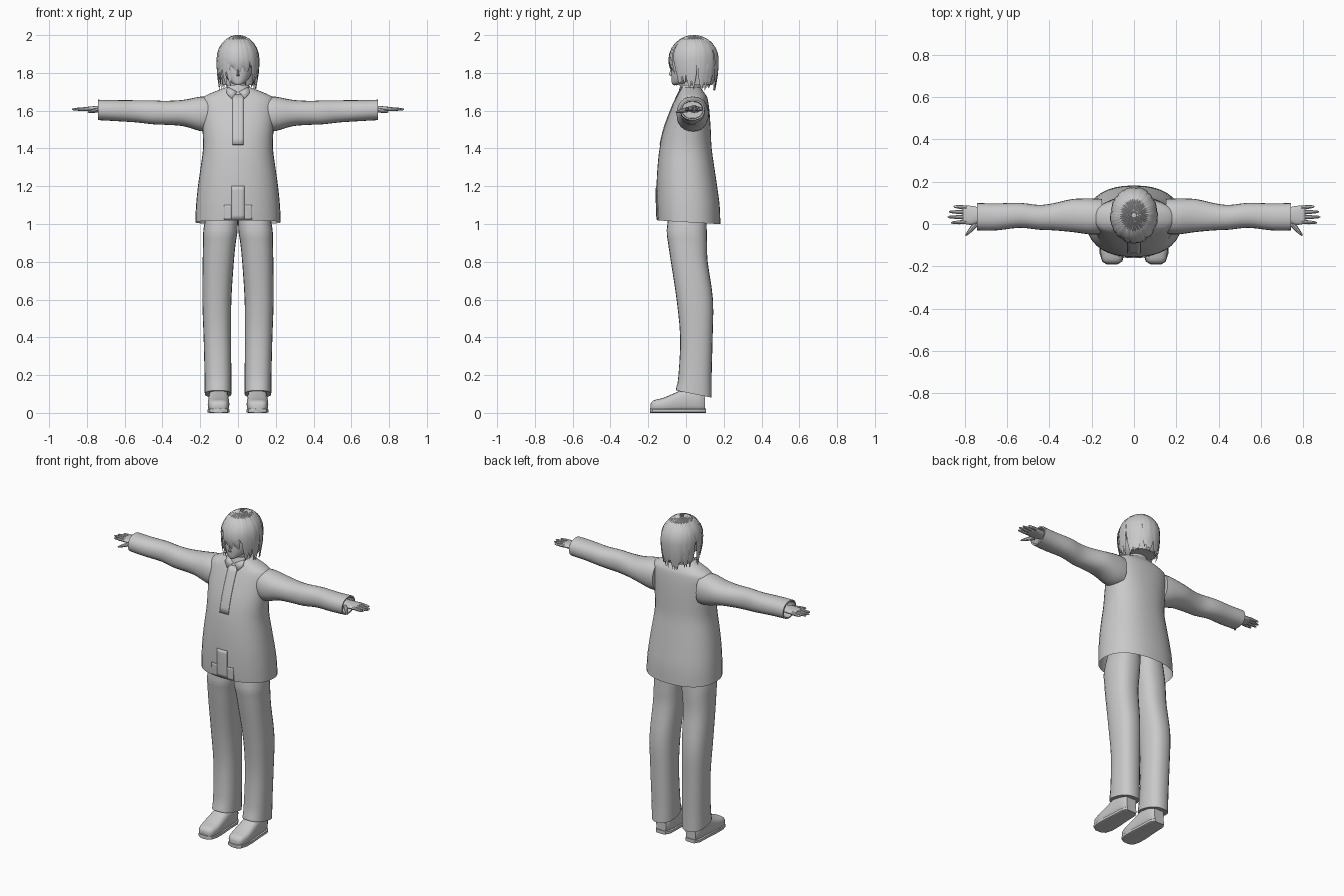
import bpy, bmesh, math, random
from mathutils import Vector

if "Cube" in bpy.data.objects:
    bpy.data.objects.remove(bpy.data.objects["Cube"])

random.seed(4)
grey = bpy.data.materials.new("plain_grey")
grey.diffuse_color = (0.588, 0.588, 0.588, 1)
grey.use_nodes = True
grey.node_tree.nodes["Principled BSDF"].inputs["Base Color"].default_value = grey.diffuse_color


def make_object(name, bm, angle=40):
    bmesh.ops.recalc_face_normals(bm, faces=bm.faces)
    mesh = bpy.data.meshes.new(name)
    bm.to_mesh(mesh)
    bm.free()
    mesh.materials.append(grey)
    ob = bpy.data.objects.new(name, mesh)
    bpy.context.collection.objects.link(ob)
    bpy.ops.object.select_all(action='DESELECT')
    ob.select_set(True)
    bpy.context.view_layer.objects.active = ob
    bpy.ops.object.shade_smooth_by_angle(angle=math.radians(angle))
    return ob


def dense(keys, sub=3):
    """Smoothly interpolate section keys."""
    out = []
    for i in range(len(keys) - 1):
        p0, p1, p2 = keys[max(i - 1, 0)], keys[i], keys[i + 1]
        p3 = keys[min(i + 2, len(keys) - 1)]
        for k in range(sub):
            t = k / sub
            out.append(tuple(
                0.5 * (2 * b + (c - a) * t + (2 * a - 5 * b + 4 * c - d) * t * t
                       + (3 * b - a - 3 * c + d) * t ** 3)
                for a, b, c, d in zip(p0, p1, p2, p3)))
    return out + [keys[-1]]


def section(axis, key, e, n):
    """Rounded cross-section: position along axis, then two ranges."""
    p, a0, a1, b0, b1 = key
    pts = []
    for i in range(n):
        t = 2 * math.pi * i / n
        c, s = math.cos(t), math.sin(t)
        a = (a0 + a1) / 2 + (a1 - a0) / 2 * math.copysign(abs(c) ** (2 / e), c)
        b = (b0 + b1) / 2 + (b1 - b0) / 2 * math.copysign(abs(s) ** (2 / e), s)
        pts.append(Vector({'x': (p, a, b), 'y': (a, p, b), 'z': (a, b, p)}[axis]))
    return pts


def skin(bm, rings, cap_start=True, cap_end=True):
    vs = [[bm.verts.new(p) for p in r] for r in rings]
    n = len(vs[0])
    for r, q in zip(vs, vs[1:]):
        for i in range(n):
            bm.faces.new((r[i], r[(i + 1) % n], q[(i + 1) % n], q[i]))
    if cap_start:
        bm.faces.new(vs[0])
    if cap_end:
        bm.faces.new(vs[-1])


def loft(name, axis, keys, e=2.2, n=24, side=1, caps=(True, True), warp=None):
    bm = bmesh.new()
    skin(bm, [section(axis, k, e, n) for k in keys], *caps)
    for v in bm.verts:
        if warp:
            warp(v.co)
        v.co.x *= side
    return make_object(name, bm)


def tube(bm, a, b, r0, r1, side, n=8):
    """Tapered finger with a slightly rounded tip."""
    a, b = Vector(a), Vector(b)
    q = (b - a).to_track_quat('Z', 'Y')
    rings = []
    for t, r in ((0, r0), (0.5, (r0 + r1) / 2 + 0.001), (0.9, r1), (1, r1 * 0.35)):
        ring = [a.lerp(b, t) + q @ Vector((r * math.cos(2 * math.pi * i / n),
                                           r * math.sin(2 * math.pi * i / n), 0))
                for i in range(n)]
        rings.append([Vector((p.x * side, p.y, p.z)) for p in ring])
    skin(bm, rings)


# Jacket body, open at the hem
body = dense([(z, -w, w, y0, y1) for z, w, y0, y1 in (
    (1.01, .226, -.152, .182), (1.1, .222, -.156, .178), (1.2, .212, -.156, .165),
    (1.3, .198, -.151, .15), (1.4, .185, -.14, .136), (1.5, .188, -.118, .131),
    (1.6, .195, -.082, .124), (1.66, .192, -.056, .115), (1.685, .16, -.043, .104),
    (1.71, .1, -.03, .085), (1.725, .06, -.022, .072))])


def tilt_hem(co):
    if co.z < 1.03:
        co.z -= 0.06 * co.y


loft("jacket", 'z', body, 2.3, 36, caps=(False, True), warp=tilt_hem)


# Thin plates that follow the jacket front
def front_y(x, z):
    for lo, hi in zip(body, body[1:]):
        if lo[0] <= z <= hi[0]:
            t = (z - lo[0]) / (hi[0] - lo[0])
            _, _, w, y0, y1 = [a + (b - a) * t for a, b in zip(lo, hi)]
            k = (1 - min(abs(x) / w, 1) ** 2.3) ** (1 / 2.3)
            return (y0 + y1) / 2 - (y1 - y0) / 2 * k
    return body[0][3]


def plate(name, x0, x1, z0, z1, cols=4, rows=8, lift=.004):
    bm = bmesh.new()
    g = [[bm.verts.new((x, front_y(x, z) - lift, z))
          for x in [x0 + (x1 - x0) * i / cols for i in range(cols + 1)]]
         for z in [z0 + (z1 - z0) * j / rows for j in range(rows + 1)]]
    for j in range(rows):
        for i in range(cols):
            bm.faces.new((g[j][i], g[j][i + 1], g[j + 1][i + 1], g[j + 1][i]))
    ob = make_object(name, bm)
    mod = ob.modifiers.new("thickness", 'SOLIDIFY')
    mod.thickness = 0.005
    mod.offset = -1


plate("placket", -.03, .03, 1.42, 1.685)
plate("front_overlap", -.035, .035, 1.025, 1.2)
for s, label in ((-1, "right"), (1, "left")):
    plate(label + "_hem_panel", *sorted((s * .035, s * .075)), 1.025, 1.1)

# Collar band and points
loft("collar", 'z', [(1.69, -.085, .085, -.042, .085), (1.735, -.058, .058, -.03, .076),
                     (1.735, -.05, .05, -.022, .068), (1.7, -.05, .05, -.02, .068)],
     2, 24, caps=(False, False))
for s, label in ((-1, "right"), (1, "left")):
    bm = bmesh.new()
    pts = [(.004, -.04, 1.70), (.058, -.022, 1.728), (.062, -.042, 1.695), (.035, -.058, 1.665)]
    bm.faces.new([bm.verts.new((s * x, y, z)) for x, y, z in pts])
    ob = make_object(label + "_collar_point", bm)
    ob.modifiers.new("thickness", 'SOLIDIFY').thickness = 0.005

# Neck, head and nose
loft("neck", 'z', [(1.66, -.045, .045, -.02, .07), (1.79, -.04, .04, -.02, .065)], 2, 16)
loft("head", 'z', dense([
    (1.737, -.014, .014, -.07, -.04), (1.747, -.034, .034, -.075, .0),
    (1.77, -.058, .058, -.077, .06), (1.8, -.073, .073, -.078, .1),
    (1.85, -.082, .082, -.075, .12), (1.9, -.085, .085, -.068, .13),
    (1.95, -.065, .065, -.04, .11), (1.975, -.02, .02, .0, .06)]), 2.1, 24)
loft("nose", 'z', [(1.783, -.01, .01, -.08, -.06), (1.79, -.007, .007, -.091, -.06),
                   (1.83, -.003, .003, -.078, -.06)], 2, 8)

# Hair: inner cap and overlapping tapered locks
loft("hair_cap", 'z', dense([
    (1.735, -.08, .08, .02, .14), (1.8, -.098, .098, .01, .16),
    (1.85, -.104, .104, -.02, .165), (1.88, -.104, .104, -.074, .164),
    (1.94, -.09, .09, -.058, .143), (1.975, -.055, .055, -.015, .1),
    (1.99, -.012, .012, .03, .054)], 2), 2, 28)
bm = bmesh.new()
LOCKS = 46
for k in range(LOCKS):
    a0 = 2 * math.pi * (k + random.uniform(-.2, .2)) / LOCKS
    away = abs((math.degrees(a0) + 180) % 360 - 180)      # 0 faces forward
    end = 1.815 if away < 34 else 1.75 if away < 62 else 1.725
    end += random.uniform(-.022, .018)
    drift = random.uniform(-.12, .12) + (.18 if away < 40 else 0)
    size = random.uniform(.97, 1.02)
    rings = []
    for j in range(11):
        t = j / 10
        a = a0 + drift * t * t
        if j <= 6:
            phi = math.radians(84 * (1 - j / 6))
            r, z = math.cos(phi), 1.87 + .128 * math.sin(phi)
        else:
            phi, u = 0, (j - 6) / 4
            r, z = 1 - .12 * u * u, 1.87 + (end - 1.87) * u
        out = Vector((math.sin(a), -math.cos(a), 0))
        tan = Vector((math.cos(a), math.sin(a), 0))
        c = Vector((.111 * out.x * r * size, .042 + .131 * out.y * r * size, z))
        nor = out * math.cos(phi) + Vector((0, 0, math.sin(phi)))
        w = .013 * min(1, .15 + r) * (1 if j < 8 else (1, .65, .08)[j - 8])
        d = .005 * (1 if j < 9 else .4)
        rings.append([c - tan * w, c + nor * d * .6, c + tan * w, c - nor * d])
    skin(bm, rings)
make_object("hair_locks", bm, 30)

for s, label in ((-1, "right"), (1, "left")):
    # Sleeve with an open cuff
    sleeve = dense([(.15, -.045, .118, 1.49, 1.672), (.2, -.05, .121, 1.492, 1.674),
                    (.29, -.038, .118, 1.518, 1.657), (.38, -.03, .098, 1.525, 1.652),
                    (.45, -.027, .09, 1.528, 1.654), (.54, -.018, .1, 1.538, 1.655),
                    (.65, -.03, .097, 1.545, 1.656), (.742, -.03, .099, 1.55, 1.658)])
    sleeve += [(.742, -.022, .091, 1.558, 1.65), (.69, -.02, .088, 1.56, 1.648)]
    loft(label + "_sleeve", 'x', sleeve, 2.2, 24, s)

    # Hand: palm, four fingers, thumb
    loft(label + "_palm", 'x', dense([
        (.66, .015, .07, 1.588, 1.628), (.72, .012, .075, 1.59, 1.626),
        (.76, -.004, .085, 1.593, 1.624), (.8, .0, .086, 1.598, 1.62),
        (.808, .006, .08, 1.602, 1.616)]), 2.4, 16, s)
    bm = bmesh.new()
    for y0, y1, tip in ((.077, .083, .852), (.055, .058, .874), (.032, .033, .88), (.01, .006, .864)):
        tube(bm, (.79, y0, 1.609), (tip, y1, 1.607), .0105, .006, s)
    tube(bm, (.742, .005, 1.605), (.795, -.055, 1.592), .014, .006, s)
    make_object(label + "_fingers", bm)

    # Trouser leg, hem lower at the heel
    def tilt_cuff(co):
        if co.z < .15:
            co.z -= .2 * (co.y - .04)

    loft(label + "_trouser_leg", 'z', dense([
        (1.1, .0, .16, -.085, .105), (.97, .002, .183, -.102, .11),
        (.9, .012, .185, -.095, .112), (.8, .022, .187, -.08, .115),
        (.6, .035, .189, -.05, .143), (.4, .037, .182, -.031, .141),
        (.2, .035, .177, -.04, .136), (.1, .035, .176, -.054, .136)]),
        2.4, 24, s, warp=tilt_cuff)

    # Shoe upper and sole
    loft(label + "_shoe", 'y', dense([
        (-.188, .078, .13, .014, .046), (-.172, .056, .15, .006, .066),
        (-.12, .046, .16, .004, .08), (-.06, .048, .158, .004, .105),
        (.0, .05, .155, .004, .13), (.07, .054, .15, .004, .13),
        (.1, .068, .137, .008, .11)]), 3, 20, s)
    loft(label + "_sole", 'y', [
        (-.191, .08, .128, 0, .022), (-.178, .056, .15, 0, .022),
        (-.14, .044, .162, 0, .022), (-.08, .044, .162, 0, .022),
        (.0, .05, .156, 0, .022), (.075, .052, .153, 0, .022),
        (.105, .07, .136, 0, .022)], 6, 20, s)
